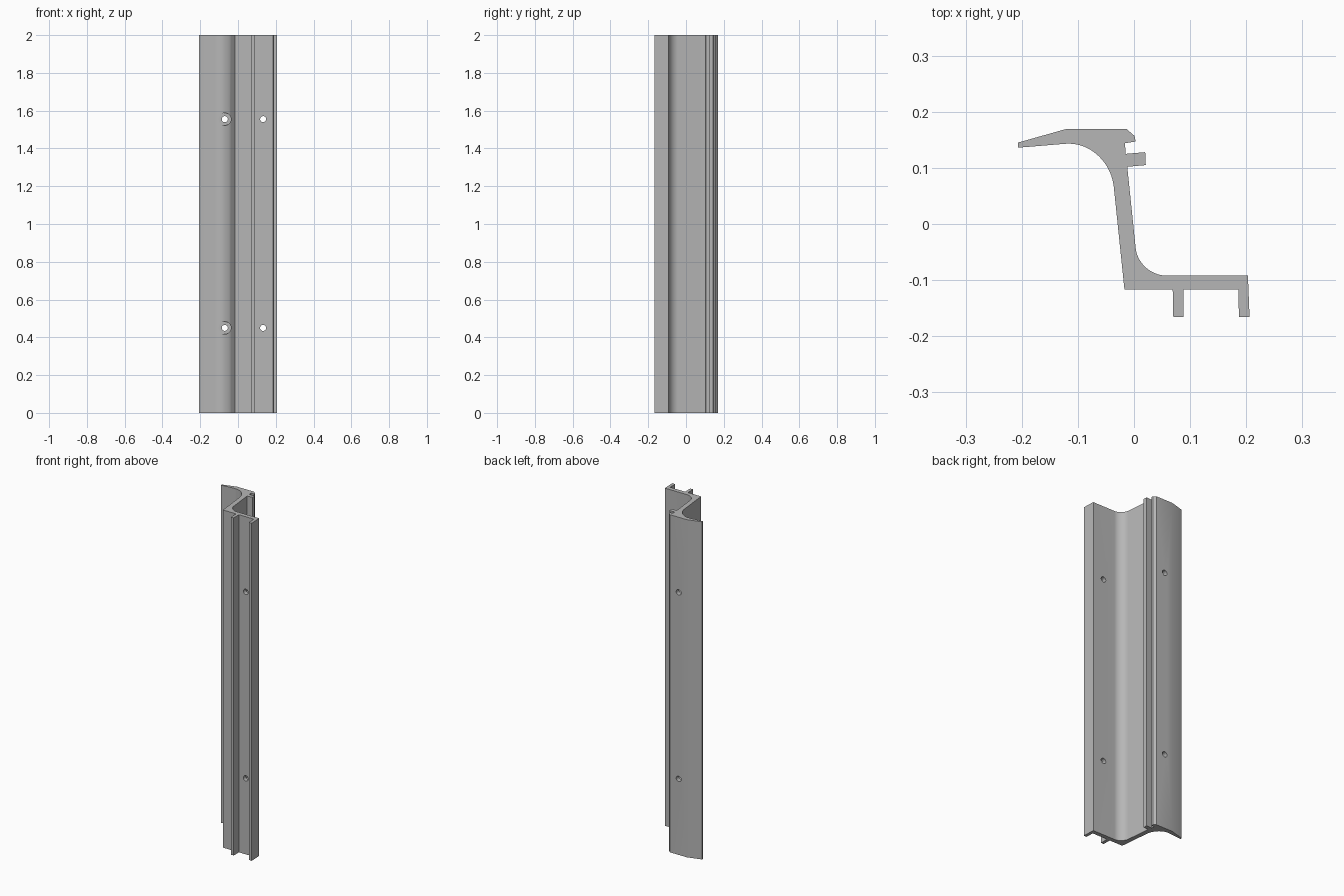
import bpy, bmesh, math
from mathutils import Vector, Matrix, geometry

if "Cube" in bpy.data.objects:
    bpy.data.objects.remove(bpy.data.objects["Cube"])

LENGTH = 2.0

grey = bpy.data.materials.new("aluminium_grey")
grey.use_nodes = True
colour = (0.47, 0.47, 0.47, 1)
grey.diffuse_color = colour
grey.node_tree.nodes["Principled BSDF"].inputs["Base Color"].default_value = colour


def fillet(start, corner, end, steps=20):
    """Rounded corner tangent to both adjoining walls."""
    a, c, b = Vector(start), Vector(corner), Vector(end)
    return [tuple(p)[:2] for p in geometry.interpolate_bezier(
        a, a.lerp(c, 0.55), b.lerp(c, 0.55), b, steps)]


# Cross-section, running from the flange tip round the inside
profile = [(-0.207, 0.145), (-0.207, 0.136)]
profile += fillet((-0.122, 0.143), (-0.045, 0.149), (-0.036, 0.066))
# Lower flange with two feet
profile += [(-0.017, -0.117), (0.069, -0.117), (0.070, -0.166), (0.088, -0.166),
            (0.088, -0.117), (0.186, -0.117), (0.187, -0.166), (0.206, -0.166),
            (0.203, -0.092)]
profile += fillet((0.058, -0.092), (0.008, -0.092), (0.003, -0.043))
# Small rib, groove and chamfered upper flange
profile += [(-0.012, 0.102), (0.021, 0.105), (0.020, 0.128), (-0.015, 0.125),
            (-0.016, 0.144), (0.003, 0.147), (0.001, 0.157), (-0.013, 0.169),
            (-0.122, 0.169)]

# Extrude the rail
bm = bmesh.new()
base = bm.faces.new([bm.verts.new((x, y, 0)) for x, y in profile])
top = bmesh.ops.extrude_face_region(bm, geom=[base])["geom"]
bmesh.ops.translate(bm, vec=(0, 0, LENGTH),
                    verts=[v for v in top if isinstance(v, bmesh.types.BMVert)])
bmesh.ops.recalc_face_normals(bm, faces=bm.faces)
mesh = bpy.data.meshes.new("mounting_rail")
bm.to_mesh(mesh)
bm.free()
mesh.materials.append(grey)
rail = bpy.data.objects.new("mounting_rail", mesh)
bpy.context.collection.objects.link(rail)
bpy.ops.object.select_all(action="DESELECT")
bpy.context.view_layer.objects.active = rail
rail.select_set(True)


def drill(x, radius, y0, y1):
    """Cut a pair of round holes along y between y0 and y1."""
    cutter_bm = bmesh.new()
    for z in (0.45, 1.555):
        place = Matrix.Translation((x, (y0 + y1) / 2, z)) @ Matrix.Rotation(math.pi / 2, 4, "X")
        bmesh.ops.create_cone(cutter_bm, cap_ends=True, segments=32, radius1=radius,
                              radius2=radius, depth=y1 - y0, matrix=place)
    cutter_mesh = bpy.data.meshes.new("hole_cutter")
    cutter_bm.to_mesh(cutter_bm and cutter_mesh)
    cutter_bm.free()
    cutter_mesh.materials.append(grey)
    cutter = bpy.data.objects.new("hole_cutter", cutter_mesh)
    cutter.hide_render = True
    bpy.context.collection.objects.link(cutter)
    mod = rail.modifiers.new("holes", "BOOLEAN")
    mod.operation = "DIFFERENCE"
    mod.solver = "EXACT"
    mod.object = cutter
    bpy.ops.object.modifier_apply(modifier=mod.name)
    bpy.data.objects.remove(cutter)


drill(-0.07, 0.033, 0.0, 0.142)     # screw head recesses
drill(-0.07, 0.016, 0.0, 0.3)       # upper flange screw holes
drill(0.133, 0.016, -0.3, 0.0)      # lower flange screw holes

bpy.ops.object.shade_smooth_by_angle(angle=math.radians(25))
